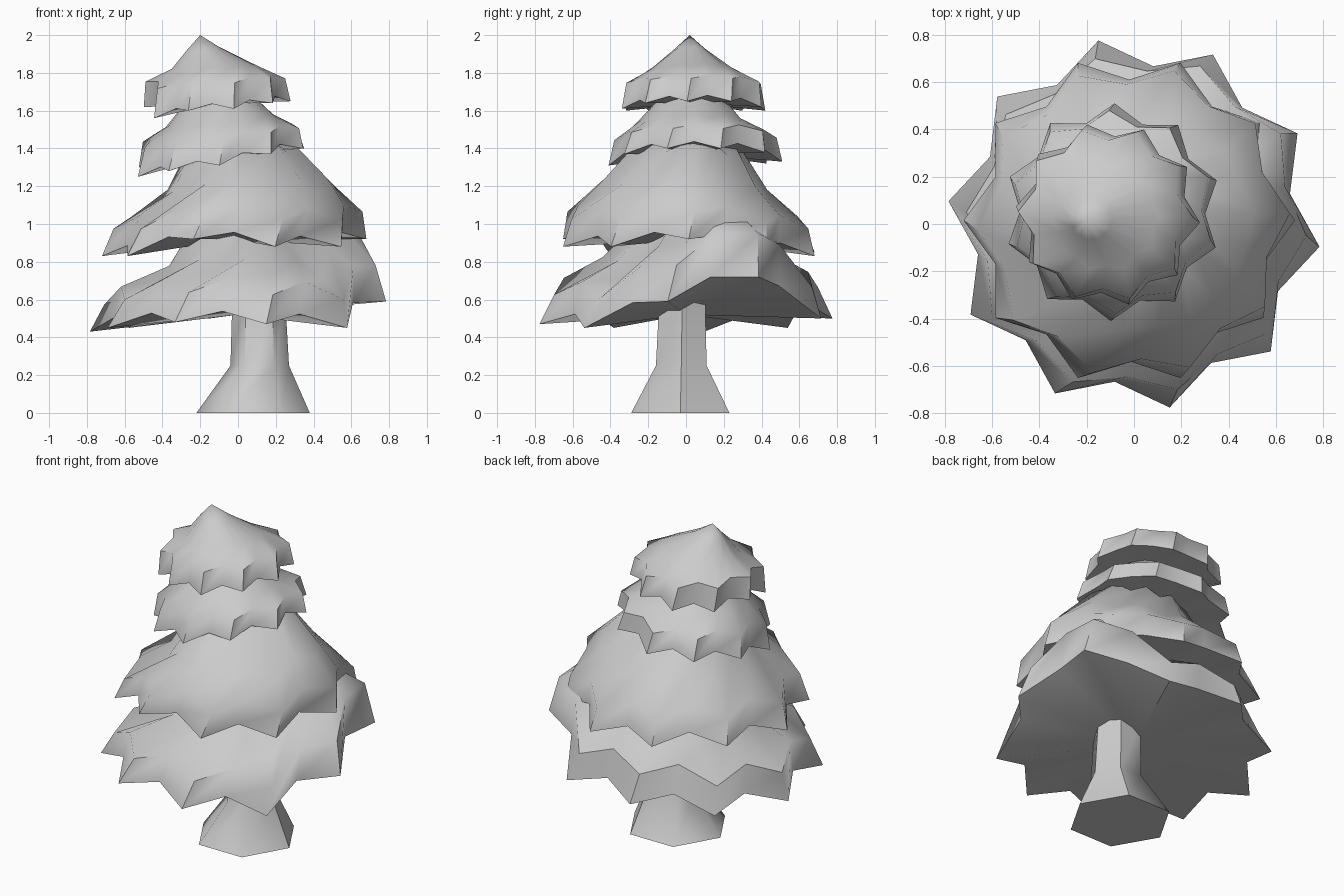
import bpy
import bmesh
from math import cos, sin, radians, pi

if "Cube" in bpy.data.objects:
    bpy.data.objects.remove(bpy.data.objects["Cube"], do_unlink=True)

grey = bpy.data.materials.new("plain_grey")
grey.use_nodes = True
colour = (0.6, 0.6, 0.6, 1)
grey.diffuse_color = colour
grey.node_tree.nodes["Principled BSDF"].inputs["Base Color"].default_value = colour


def loft(name, rings, bottom, top):
    """Skin a stack of rings and close both ends with fans."""
    bm = bmesh.new()
    loops = [[bm.verts.new(p) for p in ring] for ring in rings]
    low, high = bm.verts.new(bottom), bm.verts.new(top)
    n = len(loops[0])
    for i in range(n):
        j = (i + 1) % n
        for a, b in zip(loops, loops[1:]):
            bm.faces.new((a[i], a[j], b[j], b[i]))
        bm.faces.new((loops[0][j], loops[0][i], low))
        bm.faces.new((loops[-1][i], loops[-1][j], high))
    bmesh.ops.recalc_face_normals(bm, faces=bm.faces)
    mesh = bpy.data.meshes.new(name)
    bm.to_mesh(mesh)
    bm.free()
    mesh.materials.append(grey)
    obj = bpy.data.objects.new(name, mesh)
    bpy.context.collection.objects.link(obj)
    bpy.ops.object.select_all(action="DESELECT")
    obj.select_set(True)
    bpy.context.view_layer.objects.active = obj
    bpy.ops.object.shade_smooth_by_angle(angle=radians(55))
    return obj


def branch_tier(name, centre, radius, phase, tips, upper, under, top):
    """Ten pointed skirt; upper rings are (x, y, radius, z, tilt, valley)."""
    mean = sum(tips) / len(tips)
    rim = []
    for i, z in enumerate(tips):
        following = tips[(i + 1) % len(tips)]
        rim += [z, (z + following) / 2 + radius * 0.08]
    layers = [(*centre, radius, mean, 1, 0.85)] + upper
    rings = []
    for k, (cx, cy, r, level, tilt, valley) in enumerate(layers):
        ring = []
        for i, z in enumerate(rim):
            a = radians(phase + 18 * i + 3 * k)
            s = r * (valley if i % 2 else 1)
            ring.append((cx + s * cos(a), cy + s * sin(a), level + tilt * (z - mean)))
        rings.append(ring)
    loft(name, rings, (*centre, under), top)


# Flared six sided trunk
trunk_rings = []
for cx, cy, r, z in [(0.08, -0.03, 0.3, 0), (0.115, -0.025, 0.155, 0.25), (0.11, -0.02, 0.14, 0.6)]:
    trunk_rings.append([(cx + r * cos(i * pi / 3), cy + r * sin(i * pi / 3), z) for i in range(6)])
loft("trunk", trunk_rings, (0.08, -0.03, 0), (0.11, -0.02, 0.6))

# Four overlapping skirts of branches, largest first
branch_tier("bottom_branches", (0, 0), 0.79, -7,
            [0.59, 0.72, 0.5, 0.5, 0.45, 0.43, 0.45, 0.48, 0.47, 0.45],
            [(0.01, 0, 0.72, 0.67, 1.3, 0.9), (0.06, 0, 0.48, 0.78, 1.3, 0.92),
             (0.02, 0, 0.3, 0.95, 0.5, 1)], 0.52, (0, 0, 1.1))
branch_tier("lower_branches", (-0.02, 0.015), 0.7, 0,
            [0.92, 0.86, 0.83, 0.85, 0.85, 0.83, 0.83, 0.92, 0.88, 0.88],
            [(0, 0.01, 0.66, 1.01, 1, 0.88), (0.05, 0, 0.46, 1.15, 1, 0.94),
             (0.01, 0.02, 0.28, 1.37, 0.7, 1)], 0.92, (-0.05, 0.02, 1.5))
branch_tier("middle_branches", (-0.09, 0.05), 0.46, 17,
            [1.4, 1.38, 1.33, 1.32, 1.3, 1.25, 1.28, 1.31, 1.37, 1.4],
            [(-0.09, 0.05, 0.43, 1.46, 0.7, 0.87), (-0.09, 0.02, 0.3, 1.53, 0.5, 0.92),
             (-0.1, 0.02, 0.18, 1.65, 0.3, 1)], 1.37, (-0.1, 0.03, 1.75))
branch_tier("top_branches", (-0.11, 0.04), 0.39, -5,
            [1.65, 1.65, 1.62, 1.6, 1.6, 1.62, 1.56, 1.6, 1.61, 1.64],
            [(-0.12, 0.04, 0.37, 1.75, 0.6, 0.85), (-0.12, 0.03, 0.23, 1.82, 0.4, 0.9),
             (-0.18, 0.02, 0.09, 1.92, 0.3, 0.9)], 1.64, (-0.2, 0.02, 2))
